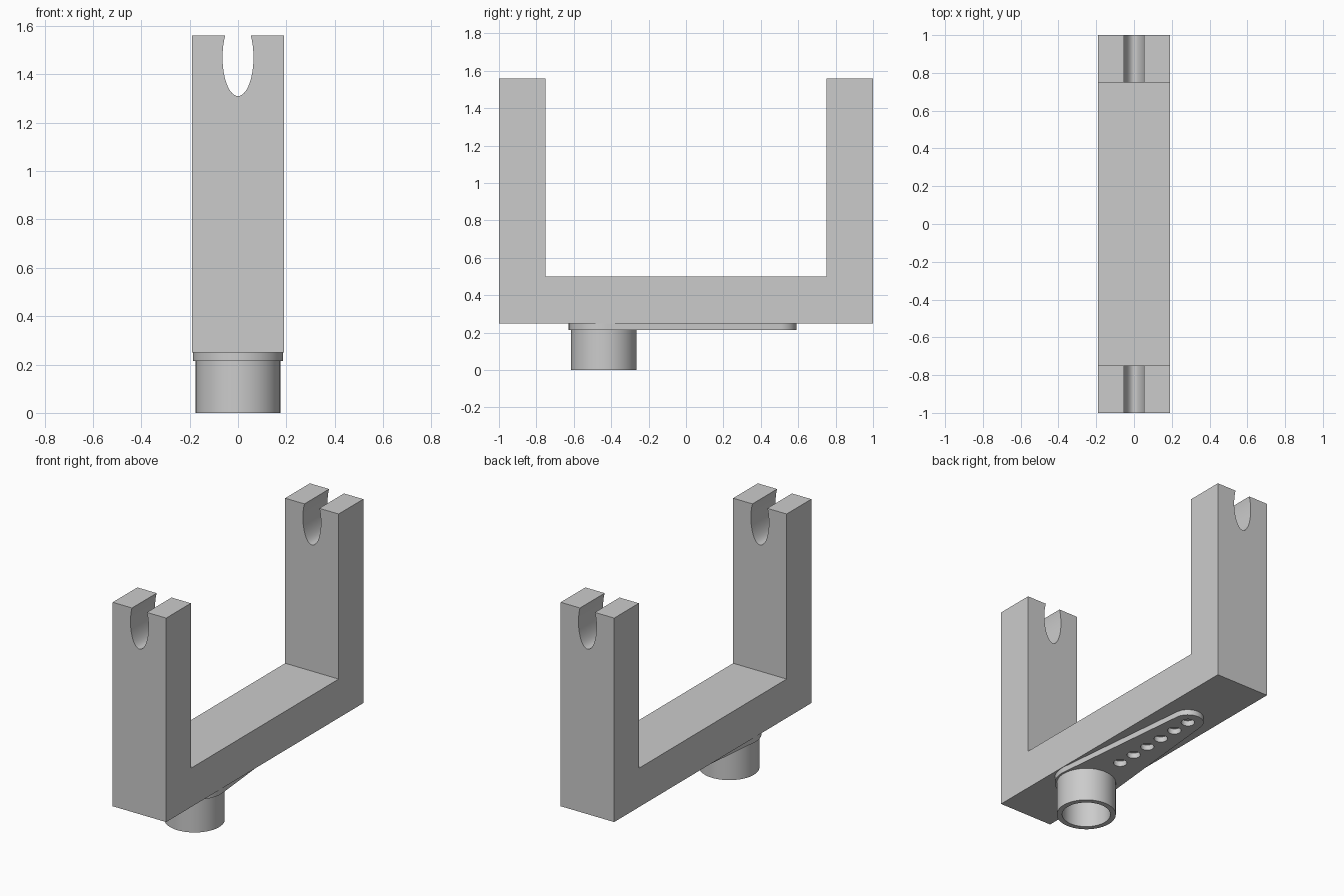
import bpy
import bmesh
from math import acos, cos, pi, sin
from mathutils import Vector

cube = bpy.data.objects.get("Cube")
if cube:
    bpy.data.objects.remove(cube, do_unlink=True)

grey = bpy.data.materials.new("plain grey")
grey.use_nodes = True
grey.diffuse_color = (0.6, 0.6, 0.6, 1)
grey.node_tree.nodes["Principled BSDF"].inputs["Base Color"].default_value = grey.diffuse_color


def extrude(name, outline, offset):
    """Solid made from a closed 3D outline pushed along an offset."""
    bm = bmesh.new()
    face = bm.faces.new([bm.verts.new(p) for p in outline])
    new = bmesh.ops.extrude_face_region(bm, geom=[face])["geom"]
    bmesh.ops.translate(bm, vec=Vector(offset),
                        verts=[v for v in new if isinstance(v, bmesh.types.BMVert)])
    bmesh.ops.recalc_face_normals(bm, faces=bm.faces)
    mesh = bpy.data.meshes.new(name)
    bm.to_mesh(mesh)
    bm.free()
    mesh.materials.append(grey)
    obj = bpy.data.objects.new(name, mesh)
    bpy.context.collection.objects.link(obj)
    return obj


def arc(cy, r, start, end, n):
    """Points around (0, cy); angles are measured from +y."""
    return [(r * sin(start + (end - start) * i / n),
             cy + r * cos(start + (end - start) * i / n)) for i in range(n + 1)]


def cylinder(name, cy, r, z0, z1, n):
    ring = arc(cy, r, 0, 2 * pi, n)[:-1]
    return extrude(name, [(x, y, z0) for x, y in ring], (0, 0, z1 - z0))


def cut(obj, cutter):
    cutter.hide_render = True
    mod = obj.modifiers.new("cut", "BOOLEAN")
    mod.operation = "DIFFERENCE"
    mod.solver = "EXACT"
    mod.object = cutter
    bpy.context.view_layer.objects.active = obj
    bpy.ops.object.modifier_apply(modifier=mod.name)
    bpy.data.objects.remove(cutter, do_unlink=True)


# U-shaped bracket with an oval notch through both uprights
WIDTH, TOP, FLOOR, BASE, INNER = 0.19, 1.56, 0.5, 0.25, 0.75
profile = [(-1, BASE), (1, BASE), (1, TOP), (INNER, TOP),
           (INNER, FLOOR), (-INNER, FLOOR), (-INNER, TOP), (-1, TOP)]
bracket = extrude("bracket", [(-WIDTH, y, z) for y, z in profile], (2 * WIDTH, 0, 0))
oval = [(0.064 * sin(2 * pi * i / 64), -1.1, 1.47 + 0.16 * cos(2 * pi * i / 64))
        for i in range(64)]
cut(bracket, extrude("notch_cutter", oval, (0, 2.2, 0)))

# Tapered horn plate: two round ends joined by tangent edges
HUB_Y, HUB_R, TIP_Y, TIP_R, PLATE_Z = -0.44, 0.187, 0.497, 0.093, 0.215
t = acos((HUB_R - TIP_R) / (TIP_Y - HUB_Y))
outline = arc(TIP_Y, TIP_R, -t, t, 24) + arc(HUB_Y, HUB_R, t, 2 * pi - t, 48)
horn = extrude("horn_plate", [(x, y, PLATE_Z) for x, y in outline], (0, 0, BASE - PLATE_Z))

# Row of screw holes in the horn
for i in range(6):
    cut(horn, cylinder("hole_cutter", TIP_Y - 0.125 * i, 0.04, 0.1, 0.3, 24))

# Hollow hub below the plate
hub = cylinder("hub_tube", HUB_Y, 0.175, 0, PLATE_Z, 64)
cut(hub, cylinder("bore_cutter", HUB_Y, 0.143, -0.1, 0.3, 64))

# Smooth the round walls, keep edges crisp
for obj in bpy.context.selected_objects:
    obj.select_set(False)
for obj in (bracket, horn, hub):
    obj.select_set(True)
bpy.context.view_layer.objects.active = bracket
bpy.ops.object.shade_smooth_by_angle()
